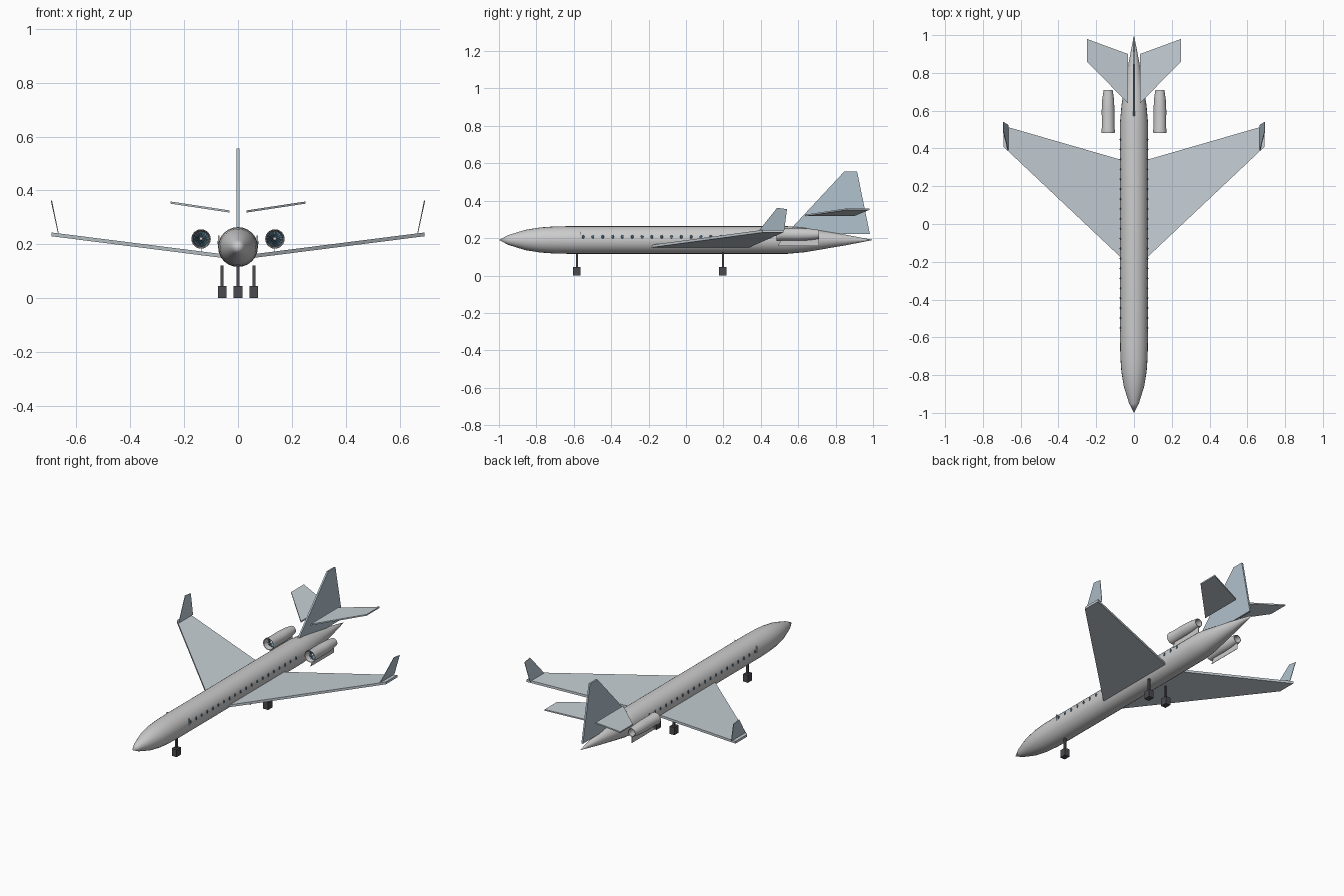
import bpy, bmesh, math
from mathutils import Vector, Matrix

if "Cube" in bpy.data.objects:
    bpy.data.objects.remove(bpy.data.objects["Cube"])


def material(name, rgb):
    m = bpy.data.materials.new(name)
    m.diffuse_color = (*rgb, 1)
    m.use_nodes = True
    m.node_tree.nodes["Principled BSDF"].inputs["Base Color"].default_value = m.diffuse_color
    return m


PANEL = material("panel_blue_grey", (0.56, 0.62, 0.66))
FIN = material("fin_blue_grey", (0.44, 0.54, 0.61))
GLASS = material("window_blue", (0.08, 0.17, 0.26))
FAN = material("fan_blue", (0.20, 0.36, 0.46))
DARK = material("gear_dark", (0.07, 0.07, 0.08))


def finish(name, bm, mat=None, smooth=False):
    bmesh.ops.recalc_face_normals(bm, faces=bm.faces)
    me = bpy.data.meshes.new(name)
    bm.to_mesh(me)
    bm.free()
    ob = bpy.data.objects.new(name, me)
    bpy.context.collection.objects.link(ob)
    if mat:
        me.materials.append(mat)
    if smooth:
        bpy.ops.object.select_all(action='DESELECT')
        ob.select_set(True)
        bpy.context.view_layer.objects.active = ob
        bpy.ops.object.shade_smooth_by_angle(angle=math.radians(35))
    return ob


def lathe(name, profile, x, z, sides=24, mat=None):
    """Revolve (y, radius) points about a lengthwise axis at x, z."""
    bm = bmesh.new()
    verts = [bm.verts.new((x + r, y, z)) for y, r in profile]
    edges = [bm.edges.new(p) for p in zip(verts, verts[1:])]
    bmesh.ops.spin(bm, geom=verts + edges, cent=(x, 0, z), axis=(0, 1, 0),
                   angle=2 * math.pi, steps=sides)
    bmesh.ops.remove_doubles(bm, verts=bm.verts, dist=1e-5)
    return finish(name, bm, mat, True)


def slab(name, pts, thick, mat=PANEL, side=1):
    """Flat polygon thickened along a vector, optionally mirrored in x."""
    bm = bmesh.new()
    half = Vector(thick) / 2
    rings = []
    for s in (-1, 1):
        moved = [Vector(p) + s * half for p in pts]
        rings.append([bm.verts.new((p.x * side, p.y, p.z)) for p in moved])
        bm.faces.new(rings[-1])
    n = len(pts)
    for i in range(n):
        j = (i + 1) % n
        bm.faces.new((rings[0][i], rings[0][j], rings[1][j], rings[1][i]))
    return finish(name, bm, mat)


def box(name, centre, size, mat):
    bm = bmesh.new()
    bmesh.ops.create_cube(bm, size=1, matrix=Matrix.LocRotScale(Vector(centre), None, Vector(size)))
    return finish(name, bm, mat)


# fuselage
AXIS, R = 0.19, 0.074
lathe("fuselage", [(-1, 0), (-0.95, 0.026), (-0.86, 0.054), (-0.78, 0.067),
                   (-0.71, 0.072), (-0.62, R), (0.54, R), (0.63, 0.066),
                   (0.72, 0.051), (0.85, 0.029), (0.95, 0.010), (1, 0)], 0, AXIS)

# tail fin
slab("tail_fin", [(0, 0.535, 0.222), (0, 0.845, 0.555), (0, 0.915, 0.555),
                  (0, 0.983, 0.222)], (0.010, 0, 0), FIN)

for side, label in ((-1, "left"), (1, "right")):
    # wing and winglet
    slab(label + "_wing", [(0.045, -0.20, 0.155), (0.692, 0.41, 0.237),
                           (0.692, 0.52, 0.237), (0.045, 0.333, 0.155)],
         (0, 0, 0.014), side=side)
    slab(label + "_winglet", [(0.667, 0.39, 0.24), (0.692, 0.487, 0.362),
                              (0.692, 0.54, 0.355), (0.667, 0.525, 0.24)],
         (0.003, 0, 0), FIN, side)
    # tailplane
    slab(label + "_tailplane", [(0.032, 0.64, 0.322), (0.25, 0.86, 0.355),
                                (0.25, 0.98, 0.355), (0.032, 0.90, 0.322)],
         (0, 0, 0.008), side=side)

    # engine nacelle, fan and pylon plate
    ex, ez = side * 0.137, 0.22
    lathe(label + "_engine", [(0.50, 0.029), (0.485, 0.032), (0.483, 0.035),
                              (0.495, 0.036), (0.51, 0.033), (0.60, 0.034),
                              (0.66, 0.031), (0.71, 0.024), (0.71, 0.021),
                              (0.62, 0.025), (0.50, 0.029)], ex, ez)
    lathe(label + "_fan_disc", [(0.525, 0), (0.525, 0.0285)], ex, ez, mat=GLASS)
    lathe(label + "_fan_hub", [(0.495, 0), (0.505, 0.006), (0.525, 0.008)],
          ex, ez, 12)
    bm = bmesh.new()
    for i in range(16):
        a = i * math.tau / 16
        bm.faces.new([bm.verts.new((ex + r * math.cos(a + t), y, ez + r * math.sin(a + t)))
                      for r, t, y in ((0.006, -0.1, 0.510), (0.029, -0.1, 0.510),
                                      (0.029, 0.13, 0.520), (0.006, 0.13, 0.520))])
    finish(label + "_fan_blades", bm, FAN)
    slab(label + "_pylon", [(0.137, 0.51, 0.19), (0.137, 0.49, 0.158),
                            (0.137, 0.71, 0.158), (0.137, 0.71, 0.20)],
         (0.002, 0, 0), None, side)

    # cabin windows
    bm = bmesh.new()
    wz = 0.207
    wx = math.sqrt(R * R - (wz - AXIS) ** 2)
    for i in range(20):
        place = Matrix.LocRotScale(Vector((side * wx, -0.55 + i * 0.0525, wz)), None,
                                   Vector((0.004, 0.007, 0.010)))
        bmesh.ops.create_uvsphere(bm, u_segments=8, v_segments=6, radius=1, matrix=place)
    finish(label + "_windows", bm, GLASS, True)
    box(label + "_door_edge", (side * 0.072, -0.566, 0.212), (0.006, 0.003, 0.040), None)

# landing gear
for label, x, y in (("nose", 0, -0.583), ("left_main", -0.059, 0.197),
                    ("right_main", 0.059, 0.197)):
    box(label + "_gear_wheel", (x, y, 0.0225), (0.032, 0.040, 0.045), DARK)
    box(label + "_gear_strut", (x, y, 0.082), (0.011, 0.011, 0.080), DARK)
